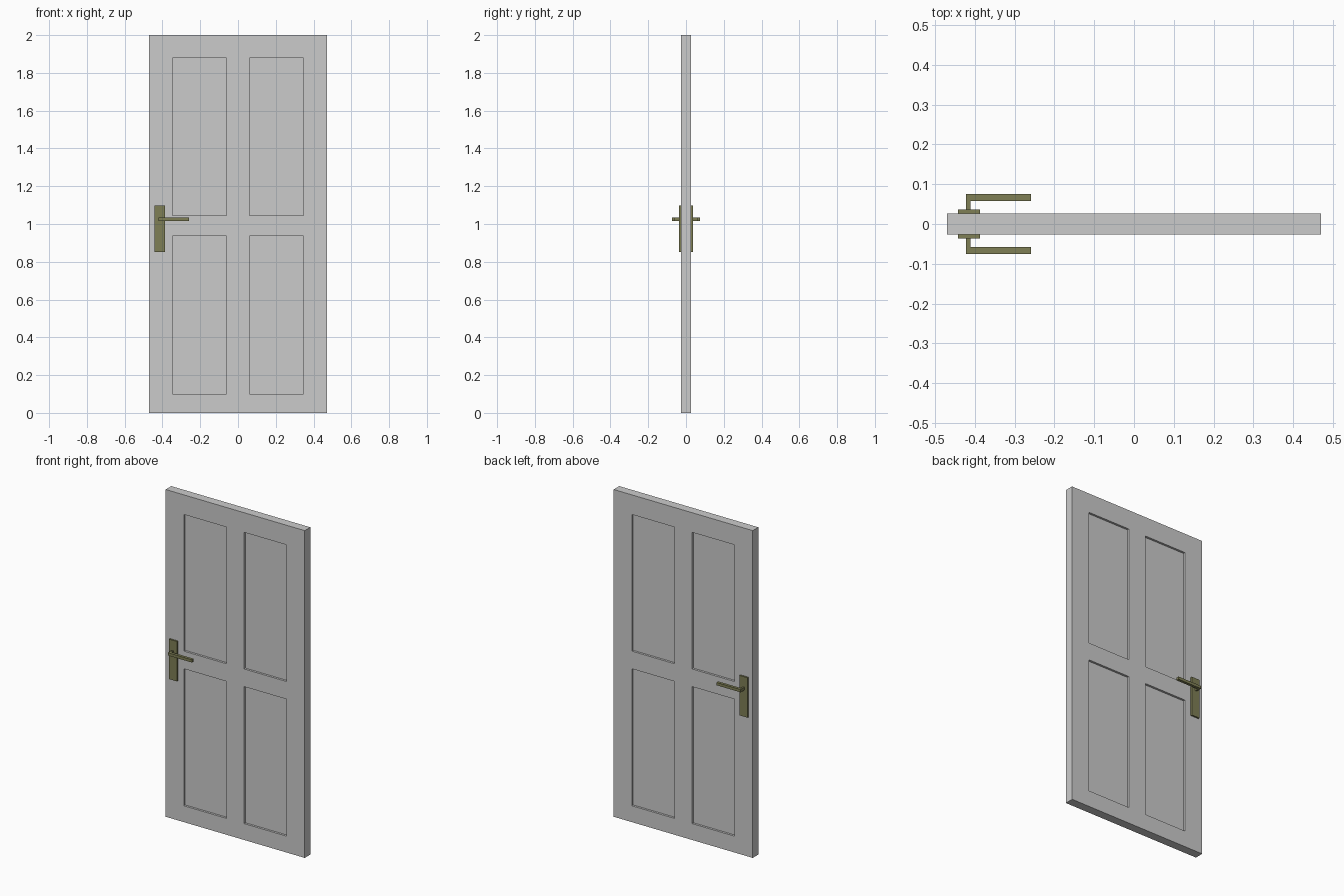
import bpy, bmesh
from mathutils import Matrix, Vector

if "Cube" in bpy.data.objects:
    bpy.data.objects.remove(bpy.data.objects["Cube"])


def add_mesh(name, bm, mat=None):
    bmesh.ops.recalc_face_normals(bm, faces=bm.faces)
    me = bpy.data.meshes.new(name)
    bm.to_mesh(me)
    bm.free()
    ob = bpy.data.objects.new(name, me)
    bpy.context.collection.objects.link(ob)
    if mat:
        me.materials.append(mat)
    return ob


def box(bm, x0, x1, y0, y1, z0, z1):
    size = Matrix.Diagonal((x1 - x0, y1 - y0, z1 - z0, 1))
    mid = Vector((x0 + x1, y0 + y1, z0 + z1)) / 2
    bmesh.ops.create_cube(bm, size=1, matrix=Matrix.Translation(mid) @ size)


HALF = 0.027      # half the door thickness
RECESS = 0.013    # panel depth

brass = bpy.data.materials.new("brass")
brass.diffuse_color = (0.21, 0.21, 0.09, 1)
brass.use_nodes = True
brass.node_tree.nodes["Principled BSDF"].inputs["Base Color"].default_value = brass.diffuse_color

# Door slab
bm = bmesh.new()
box(bm, -0.47, 0.47, -HALF, HALF, 0, 2)
door = add_mesh("door_slab", bm)

# Four recessed panels on each side
bm = bmesh.new()
for s in (-1, 1):
    for x0, x1 in ((-0.347, -0.06), (0.06, 0.347)):
        for z0, z1 in ((0.10, 0.937), (1.045, 1.88)):
            y0, y1 = sorted((s * (HALF - RECESS), s * 0.1))
            box(bm, x0, x1, y0, y1, z0, z1)
cutter = add_mesh("panel_cutter", bm)
cutter.hide_render = True
cutter.hide_set(True)
mod = door.modifiers.new("panels", 'BOOLEAN')
mod.operation = 'DIFFERENCE'
mod.solver = 'EXACT'
mod.object = cutter

# L-shaped lever outline seen from above
LEVER = [(-0.422, 0.036), (-0.411, 0.036), (-0.411, 0.058),
         (-0.259, 0.058), (-0.259, 0.075), (-0.422, 0.075)]

for side, s in (("front", -1), ("back", 1)):
    # Backplate
    bm = bmesh.new()
    y0, y1 = sorted((s * (HALF - 0.001), s * 0.037))
    box(bm, -0.442, -0.387, y0, y1, 0.853, 1.097)
    add_mesh(side + "_backplate", bm, brass)

    # Lever
    bm = bmesh.new()
    face = bm.faces.new([bm.verts.new((x, s * y, 1.017)) for x, y in LEVER])
    ext = bmesh.ops.extrude_face_region(bm, geom=[face])
    verts = [g for g in ext["geom"] if isinstance(g, bmesh.types.BMVert)]
    bmesh.ops.translate(bm, verts=verts, vec=(0, 0, 0.017))
    add_mesh(side + "_lever", bm, brass)
